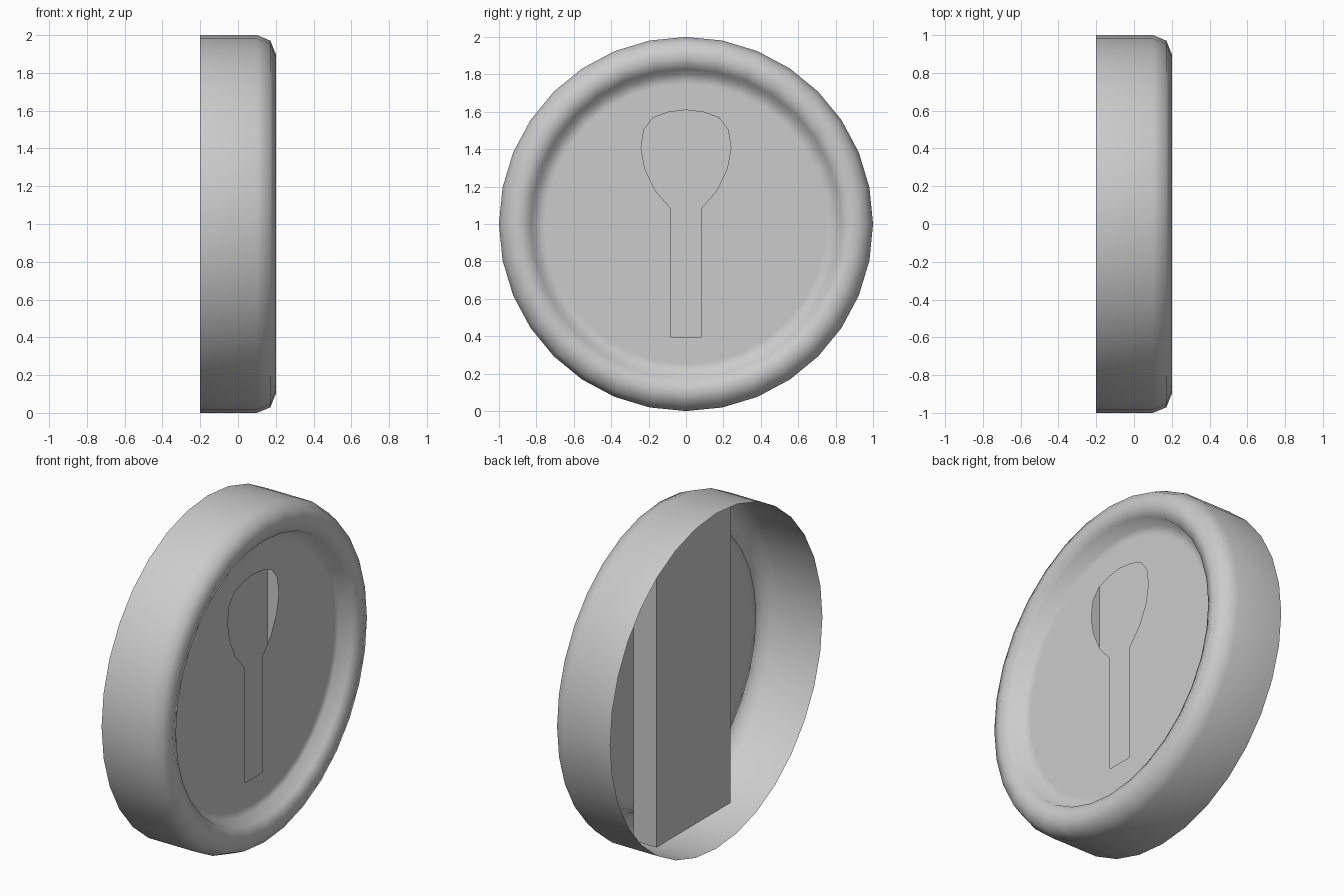
import bpy, bmesh
from math import sin, cos, tau

if "Cube" in bpy.data.objects:
    bpy.data.objects.remove(bpy.data.objects["Cube"])

SIDES = 32


def finish(bm, name, smooth):
    me = bpy.data.meshes.new(name)
    bm.to_mesh(me)
    bm.free()
    for p in me.polygons:
        p.use_smooth = smooth
    ob = bpy.data.objects.new(name, me)
    bpy.context.collection.objects.link(ob)
    return ob


def ring(bm, x, r):
    return [bm.verts.new((x, r * sin(tau * i / SIDES), 1 + r * cos(tau * i / SIDES)))
            for i in range(SIDES)]


def loop_edges(bm, verts):
    return [bm.edges.get((a, b)) or bm.edges.new((a, b))
            for a, b in zip(verts, verts[1:] + verts[:1])]


# Escutcheon: open-backed rim with a rolled front lip, as (x, radius)
profile = [(-0.2, 1), (0.1, 1), (0.171, 0.971), (0.2, 0.9),
           (0.171, 0.829), (0.1, 0.805), (0.1, 0.75)]
bm = bmesh.new()
rings = [ring(bm, x, r) for x, r in profile]
for a, b in zip(rings, rings[1:]):
    for i in range(SIDES):
        j = (i + 1) % SIDES
        bm.faces.new((a[i], a[j], b[j], b[i]))

# Face plate with a keyhole, half outline as (y, z) mirrored across the middle
half = [(0.083, 0.395), (0.083, 1.085), (0.165, 1.18), (0.22, 1.295), (0.24, 1.405),
        (0.225, 1.505), (0.176, 1.568), (0.095, 1.598)]
outline = half + [(0, 1.61)] + [(-y, z) for y, z in reversed(half)]
hole = [bm.verts.new((0.1, y, z)) for y, z in outline]
bmesh.ops.triangle_fill(bm, use_beauty=True,
                        edges=loop_edges(bm, rings[-1]) + loop_edges(bm, hole),
                        normal=(1, 0, 0))
bmesh.ops.recalc_face_normals(bm, faces=bm.faces[:])
bm.faces.ensure_lookup_table()
f = bm.faces[0]
c = f.calc_center_median()
if f.normal.y * c.y + f.normal.z * (c.z - 1) < 0:
    bmesh.ops.reverse_faces(bm, faces=bm.faces[:])
finish(bm, "keyhole_plate", True)

# Lock pocket: a box behind the plate, open towards the keyhole
bm = bmesh.new()
bmesh.ops.create_cube(bm, size=1)
for v in bm.verts:
    v.co = (0.025 + v.co.x * 0.15, v.co.y * 0.7, 1 + v.co.z * 1.8)
bm.normal_update()
bmesh.ops.delete(bm, geom=[f for f in bm.faces if f.normal.x > 0.9], context='FACES')
finish(bm, "lock_pocket", False)
